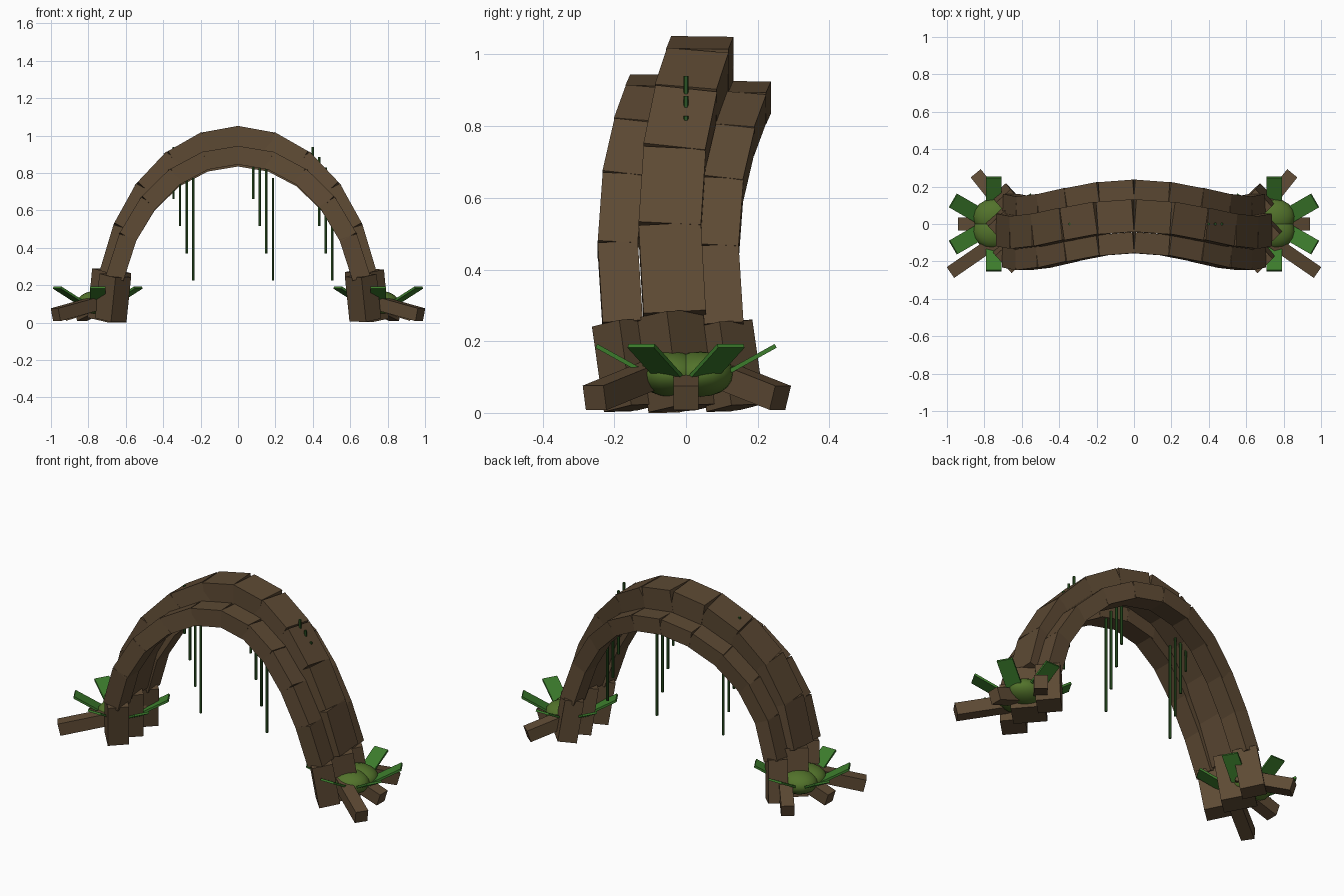
import bpy, math
from mathutils import Vector, Matrix

if "Cube" in bpy.data.objects:
    bpy.data.objects.remove(bpy.data.objects["Cube"])


def material(name, rgb):
    m = bpy.data.materials.new(name)
    m.diffuse_color = (*rgb, 1)
    m.use_nodes = True
    m.node_tree.nodes["Principled BSDF"].inputs["Base Color"].default_value = m.diffuse_color
    return m


BARK = material("bark", (0.110, 0.068, 0.034))
LEAF = material("leaf", (0.045, 0.20, 0.025))
MOSS = material("moss", (0.085, 0.17, 0.024))
VINE = material("vine", (0.025, 0.09, 0.016))


def finish(name, mat):
    ob = bpy.context.object
    ob.name = name
    ob.data.materials.append(mat)
    return ob


def beam(name, a, b, width, thick, mat, roll=0.0, stretch=1.0):
    """Box from a to b; width runs sideways, thick runs along the normal."""
    a, b = Vector(a), Vector(b)
    along = (b - a).normalized()
    ref = Vector((0, 1, 0)) if "strand" in name else Vector((0, 0, 1)).cross(along)
    side = (ref - along * ref.dot(along)).normalized()
    normal = along.cross(side)
    rot = Matrix((along, side, normal)).transposed() @ Matrix.Rotation(roll, 3, 'X')
    bpy.ops.mesh.primitive_cube_add(size=1)
    ob = finish(name, mat)
    size = Matrix.Diagonal(((b - a).length * stretch, width, thick, 1))
    ob.data.transform(Matrix.Translation((a + b) / 2) @ rot.to_4x4() @ size)
    return ob


# Three trunk strands: y offset, x radius, z radius, width, thickness
STRANDS = {
    "middle_strand": (0.0, 0.70, 0.968, 0.174, 0.125),
    "front_strand": (-0.145, 0.68, 0.875, 0.112, 0.098),
    "back_strand": (0.137, 0.68, 0.86, 0.110, 0.09),
}
STEPS = 12
for name, (dy, rx, rz, w, th) in STRANDS.items():
    pts = []
    for i in range(STEPS + 1):
        t = math.pi * i / STEPS
        pts.append(Vector((-rx * math.cos(t), dy - 0.045 * math.sin(3 * t), 0.02 + rz * math.sin(t))))
    for i in range(STEPS):
        foot = {0: 0.75, STEPS - 1: -0.75}.get(i, 0.0)
        grow = 1.15 if foot and dy else 1.0
        beam(name, pts[i], pts[i + 1], w * grow, th * grow, BARK, foot, 1.05)

for s in (-1, 1):
    # Splayed roots
    for tip in ((0.975, -0.255, 0.042), (0.84, 0.263, 0.042), (0.93, 0, 0.042)):
        beam("root", (s * 0.66, tip[1] * 0.15, 0.13), (s * tip[0], tip[1], tip[2]), 0.07, 0.07, BARK)
    # Moss clump with two lobes
    for y in (-0.04, 0.04):
        bpy.ops.mesh.primitive_uv_sphere_add(segments=16, ring_count=10, radius=1)
        ob = finish("moss", MOSS)
        ob.scale = (0.11, 0.095, 0.063)
        ob.location = (s * 0.75, y, 0.108)
        bpy.ops.object.shade_smooth()
    # Fern blades
    for k in range(6):
        a = math.radians(30 + 60 * k)
        c, n = math.cos(a), math.sin(a)
        beam("fern_blade", (s * 0.75 + 0.03 * c, 0.03 * n, 0.065),
             (s * 0.75 + 0.25 * c, 0.25 * n, 0.187), 0.085, 0.012, LEAF)

# Hanging vines in three groups of four
for x0 in (-0.345, 0.082, 0.40):
    for k in range(4):
        top, bottom = 0.94 - 0.056 * k, 0.66 - 0.145 * k
        bpy.ops.mesh.primitive_cylinder_add(vertices=6, radius=0.0075, depth=top - bottom,
                                            location=(x0 + 0.035 * k, 0, (top + bottom) / 2))
        finish("vine", VINE)
